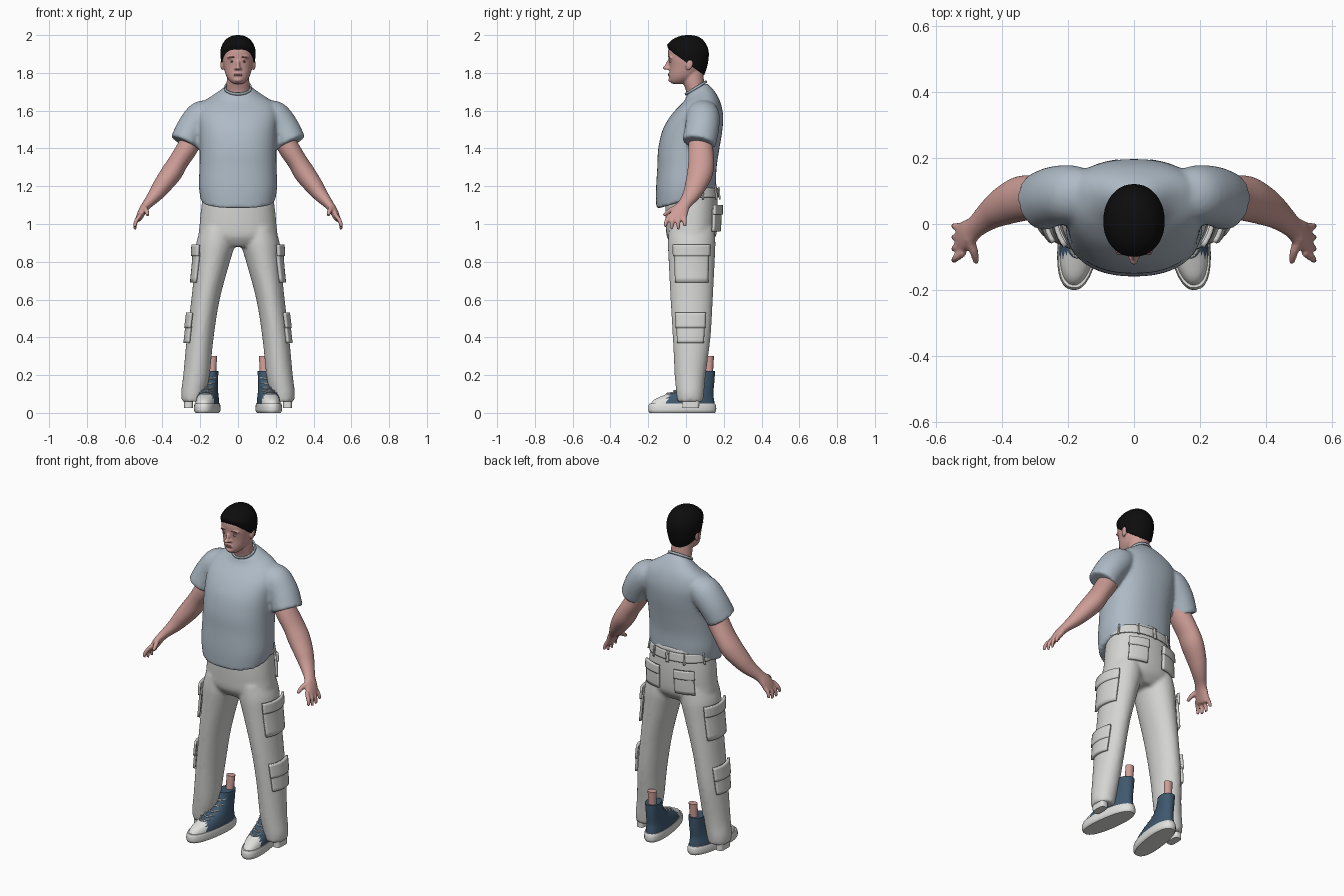
import bpy, bmesh
from math import cos, sin, pi, radians
from mathutils import Vector, Matrix

cube = bpy.data.objects.get("Cube")
if cube:
    bpy.data.objects.remove(cube)


def material(name, rgb):
    m = bpy.data.materials.new(name)
    m.use_nodes = True
    m.diffuse_color = (*rgb, 1)
    bsdf = m.node_tree.nodes["Principled BSDF"]
    bsdf.inputs["Base Color"].default_value = (*rgb, 1)
    bsdf.inputs["Roughness"].default_value = 0.8
    return m


SKIN = material("skin", (0.62, 0.34, 0.31))
SHIRT = material("shirt_blue_grey", (0.42, 0.49, 0.56))
PANTS = material("trouser_grey", (0.66, 0.66, 0.65))
HAIR = material("black_hair", (0.004, 0.004, 0.004))
DENIM = material("shoe_blue", (0.05, 0.1, 0.16))
WHITE = material("rubber_white", (0.75, 0.75, 0.73))
LIPS = material("lip_rose", (0.42, 0.2, 0.19))
BROWN = material("brow_brown", (0.12, 0.07, 0.06))


def smooth_rings(rings, steps=4):
    """Catmull-Rom resampling of (x, y, z, rx, ry, tilt) rings."""
    r = [Vector(tuple(k) + (0,) * (6 - len(k))) for k in rings]
    out = []
    for i in range(len(r) - 1):
        a, b, c, d = r[max(i - 1, 0)], r[i], r[i + 1], r[min(i + 2, len(r) - 1)]
        for s in range(steps):
            t = s / steps
            out.append((b * 2 + (c - a) * t + (a * 2 - b * 5 + c * 4 - d) * t**2
                        + (b * 3 - a - c * 3 + d) * t**3) * 0.5)
    return out + [r[-1]]


def oval(a, p):
    c, s = cos(a), sin(a)
    f = lambda v: abs(v) ** (2 / p) * (1 if v > 0 else -1)
    return f(c), f(s)


def loft(bm, rings, side=1, along=False, p=2, n=32):
    """Skin through oval rings; with along=True the rings face along the path."""
    rs = smooth_rings(rings)
    loops = []
    for i, r in enumerate(rs):
        u, v = Vector((1, 0, 0)), Vector((0, 1, r[5]))
        if along:
            t = (rs[min(i + 1, len(rs) - 1)].xyz - rs[max(i - 1, 0)].xyz).normalized()
            u = Vector((0, 1, 0)).cross(t).normalized()
            v = t.cross(u)
        loop = []
        for k in range(n):
            c, s = oval(2 * pi * k / n, p)
            q = r.xyz + u * (c * r[3]) + v * (s * r[4])
            loop.append(bm.verts.new((q.x * side, q.y, q.z)))
        loops.append(loop)
    for a, b in zip(loops, loops[1:]):
        for k in range(n):
            bm.faces.new((a[k], a[k - 1], b[k - 1], b[k]))
    bm.faces.new(loops[0])
    bm.faces.new(loops[-1])


def ball(bm, at, size, turn=0):
    m = Matrix.Translation(at) @ Matrix.Rotation(turn, 4, "X") @ Matrix.Diagonal((*size, 1))
    bmesh.ops.create_uvsphere(bm, u_segments=20, v_segments=12, radius=1, matrix=m)


def finish(bm, name, mats, voxel=0, relax=4, thick=0):
    bmesh.ops.recalc_face_normals(bm, faces=bm.faces)
    mesh = bpy.data.meshes.new(name)
    bm.to_mesh(mesh)
    bm.free()
    ob = bpy.data.objects.new(name, mesh)
    bpy.context.collection.objects.link(ob)
    for m in mats:
        mesh.materials.append(m)
    if voxel:
        rm = ob.modifiers.new("blend", "REMESH")
        rm.mode = "VOXEL"
        rm.voxel_size = voxel
        rm.use_smooth_shade = True
        sm = ob.modifiers.new("relax", "SMOOTH")
        sm.factor, sm.iterations = 0.5, relax
    else:
        bpy.ops.object.select_all(action="DESELECT")
        ob.select_set(True)
        bpy.context.view_layer.objects.active = ob
        bpy.ops.object.shade_smooth_by_angle(angle=radians(40))
    if thick:
        so = ob.modifiers.new("cloth", "SOLIDIFY")
        so.thickness, so.offset = thick, 0
    return ob


def patch(bm, rings, z0, z1, a0, a1, off, side=1, p=2, rows=6, cols=12):
    """Curved panel lying just outside a lofted surface."""
    rs = sorted(smooth_rings(rings), key=lambda r: r.z)
    grid = []
    for i in range(rows + 1):
        z = z0 + (z1 - z0) * i / rows
        j = next(k for k in range(1, len(rs)) if rs[k].z >= z or k == len(rs) - 1)
        r = rs[j - 1].lerp(rs[j], (z - rs[j - 1].z) / (rs[j].z - rs[j - 1].z))
        row = []
        for k in range(cols + 1):
            c, s = oval(radians(a0 + (a1 - a0) * k / cols), p)
            row.append(bm.verts.new((side * (r.x + c * (r[3] + off)), r.y + s * (r[4] + off), z)))
        grid.append(row)
    for a, b in zip(grid, grid[1:]):
        for k in range(cols):
            bm.faces.new((a[k], a[k + 1], b[k + 1], b[k]))


# T-shirt: torso and both sleeves blended together
bm = bmesh.new()
loft(bm, [(0, 0, 1.125, .197, .157, .29), (0, 0, 1.2, .207, .159, .15),
          (0, .005, 1.3, .204, .157), (0, .015, 1.4, .203, .162),
          (0, .035, 1.5, .207, .158), (0, .06, 1.58, .212, .136),
          (0, .075, 1.64, .19, .105, .1), (0, .07, 1.685, .12, .075, .35),
          (0, .055, 1.715, .07, .053, .6)], p=2.3, n=48)
for side in (1, -1):
    loft(bm, [(.13, .09, 1.61, .05, .07), (.185, .09, 1.575, .083, .088),
              (.24, .085, 1.51, .083, .09), (.283, .068, 1.428, .079, .09)], side, True)
finish(bm, "t_shirt", [SHIRT], .01)

bm = bmesh.new()
bmesh.ops.create_circle(bm, segments=40, radius=1, matrix=Matrix(
    ((.069, 0, 0, 0), (0, .054, 0, .055), (0, .033, 0, 1.715), (0, 0, 0, 1))))
geo = bmesh.ops.extrude_edge_only(bm, edges=bm.edges[:])["geom"]
bmesh.ops.translate(bm, vec=(0, -.004, .012), verts=[g for g in geo if isinstance(g, bmesh.types.BMVert)])
finish(bm, "collar", [SHIRT], thick=.008)

# Trousers: hips and legs blended together
hips = [(0, .03, 1.2, .175, .132, .1), (0, .03, 1.1, .193, .138), (0, .03, 1, .203, .137),
        (0, .028, .93, .205, .128), (0, .025, .88, .15, .09)]
leg = [(.11, .03, .98, .085, .12), (.118, .03, .9, .103, .126), (.135, .03, .8, .092, .122),
       (.172, .03, .6, .075, .112), (.2, .03, .4, .071, .1), (.22, .022, .2, .07, .082),
       (.235, .022, .11, .066, .074), (.238, .022, .06, .06, .068)]
bm = bmesh.new()
loft(bm, hips, p=2.2, n=48)
for side in (1, -1):
    loft(bm, leg, side)
finish(bm, "trousers", [PANTS], .01)

bm = bmesh.new()
patch(bm, hips, 1.14, 1.19, 0, 360, .004, p=2.2, cols=48)
finish(bm, "waistband", [PANTS], thick=.008)

for side, word in ((1, "left"), (-1, "right")):
    # Cargo and back pockets with flaps
    bm = bmesh.new()
    patch(bm, leg, .69, .85, -42, 42, .01, side)
    patch(bm, leg, .83, .89, -43, 43, .017, side)
    patch(bm, leg, .37, .46, -44, 36, .008, side)
    patch(bm, leg, .45, .53, -45, 37, .013, side)
    patch(bm, hips, .96, 1.08, 46, 78, .016, side, 2.2)
    patch(bm, hips, 1.05, 1.1, 45, 79, .023, side, 2.2)
    finish(bm, word + "_pockets", [PANTS], thick=.014)

    # Belt loops
    bm = bmesh.new()
    for a in (20, 60, 88):
        patch(bm, hips, 1.13, 1.195, a, a + 3, .012, side, 2.2, cols=2)
    finish(bm, word + "_belt_loops", [PANTS], thick=.008)

    # Lining showing below the trouser leg
    bm = bmesh.new()
    loft(bm, [(.262, .025, .025, .023, .045), (.262, .025, .1, .024, .046)], side, p=4)
    finish(bm, word + "_cuff", [WHITE])

    # Arm, palm, fingers and thumb
    bm = bmesh.new()
    loft(bm, [(.22, .08, 1.49, .055, .06), (.27, .078, 1.4, .056, .066), (.315, .08, 1.33, .053, .068),
              (.352, .074, 1.27, .056, .068), (.4, .052, 1.205, .049, .058), (.437, .028, 1.155, .039, .046),
              (.48, -.008, 1.105, .026, .035), (.505, -.03, 1.07, .022, .044),
              (.525, -.045, 1.03, .017, .046), (.53, -.048, 1.018, .01, .038)], side, True)
    for i in range(4):
        y, tip = -.086 + .027 * i, -.112 + .036 * i
        drop = (.985, .972, .972, .988)[i]
        loft(bm, [(.515, y, 1.05, .011, .012), (.54, (y + tip) / 2 - .004, 1.015, .011, .012),
                  (.546, tip, drop, .008, .008)], side, True, n=12)
    loft(bm, [(.5, -.04, 1.09, .015, .017), (.485, -.085, 1.07, .013, .014),
              (.478, -.118, 1.045, .009, .009)], side, True, n=12)
    finish(bm, word + "_arm", [SKIN], .006, 3)

    # Bare ankle
    bm = bmesh.new()
    loft(bm, [(.14, .115, .17, .026, .026), (.138, .122, .23, .023, .022), (.136, .127, .3, .026, .021)], side)
    finish(bm, word + "_ankle", [SKIN])

    # High-top shoe: rubber sole, blue upper with white toe, laces
    place = Matrix.Translation((side * .16, 0, 0)) @ Matrix.Rotation(side * radians(8), 4, "Z")
    bm = bmesh.new()
    loft(bm, [(0, -.02, 0, .056, .174), (0, -.02, .012, .063, .181), (0, -.02, .035, .063, .181),
              (0, -.02, .05, .06, .175)], p=2.4)
    bm.transform(place)
    finish(bm, word + "_sole", [WHITE])

    bm = bmesh.new()
    loft(bm, [(0, -.02, .035, .059, .175), (0, -.01, .07, .056, .16), (0, .02, .098, .05, .126),
              (0, .06, .128, .044, .088), (0, .088, .17, .041, .064), (0, .1, .222, .042, .055)], p=2.2)
    for f in bm.faces:
        f.material_index = int(f.calc_center_median().y < -.1)
    bm.transform(place)
    finish(bm, word + "_upper", [DENIM, WHITE])

    bm = bmesh.new()
    for y, z in ((-.1, .1), (-.065, .113), (-.028, .13), (.005, .152), (.026, .18)):
        for slant in (-.006, .006):
            loft(bm, [(-.034, y + .035, z - slant, .004, .004), (0, y - .002, z + .003, .004, .004),
                      (.034, y + .035, z + slant, .004, .004)], along=True, n=8)
    bm.transform(place)
    finish(bm, word + "_laces", [WHITE])

# Head with neck, nose, brow, chin and ears
bm = bmesh.new()
loft(bm, [(0, .06, 1.64, .068, .055), (0, .052, 1.7, .062, .051), (0, .04, 1.75, .06, .056),
          (0, .03, 1.82, .058, .06)])
loft(bm, [(0, -.045, 1.742, .024, .028), (0, -.032, 1.757, .044, .054), (0, -.015, 1.785, .063, .074),
          (0, 0, 1.83, .076, .088), (0, .004, 1.88, .084, .098), (0, .008, 1.93, .083, .1),
          (0, .01, 1.975, .06, .07)], p=2.15)
ball(bm, (0, -.094, 1.845), (.01, .015, .032), radians(-24))
ball(bm, (0, -.108, 1.827), (.013, .016, .01))
ball(bm, (0, -.08, 1.764), (.022, .014, .013))
ball(bm, (0, -.082, 1.79), (.026, .013, .014))
for side in (1, -1):
    ball(bm, (side * .012, -.094, 1.823), (.009, .012, .008))
    ball(bm, (side * .034, -.079, 1.881), (.026, .014, .008))
    ball(bm, (side * .084, .018, 1.845), (.009, .019, .031), radians(-12))
finish(bm, "head", [SKIN], .005, 2)

# Short hair
bm = bmesh.new()
loft(bm, [(0, .002, 1.855, .088, .094, -.72), (0, .008, 1.895, .093, .107, -.45),
          (0, .012, 1.935, .089, .108, -.18), (0, .012, 1.972, .069, .084, -.05),
          (0, .012, 1.993, .04, .05), (0, .012, 2, .01, .013)], p=2.1, n=40)
finish(bm, "hair", [HAIR])

# Eyes, brows and mouth
for side, word in ((1, "left"), (-1, "right")):
    for part, mat, at, size in (("eye", WHITE, (.032, -.081, 1.86), (.012, .007, .005)),
                                ("iris", BROWN, (.032, -.0855, 1.86), (.005, .004, .0048)),
                                ("brow", BROWN, (.034, -.0895, 1.884), (.02, .005, .0025))):
        bm = bmesh.new()
        ball(bm, (side * at[0], at[1], at[2]), size)
        finish(bm, word + "_" + part, [mat])
bm = bmesh.new()
for z in (1.787, 1.794):
    ball(bm, (0, -.0905, z), (.021, .006, .004))
finish(bm, "lips", [LIPS])
